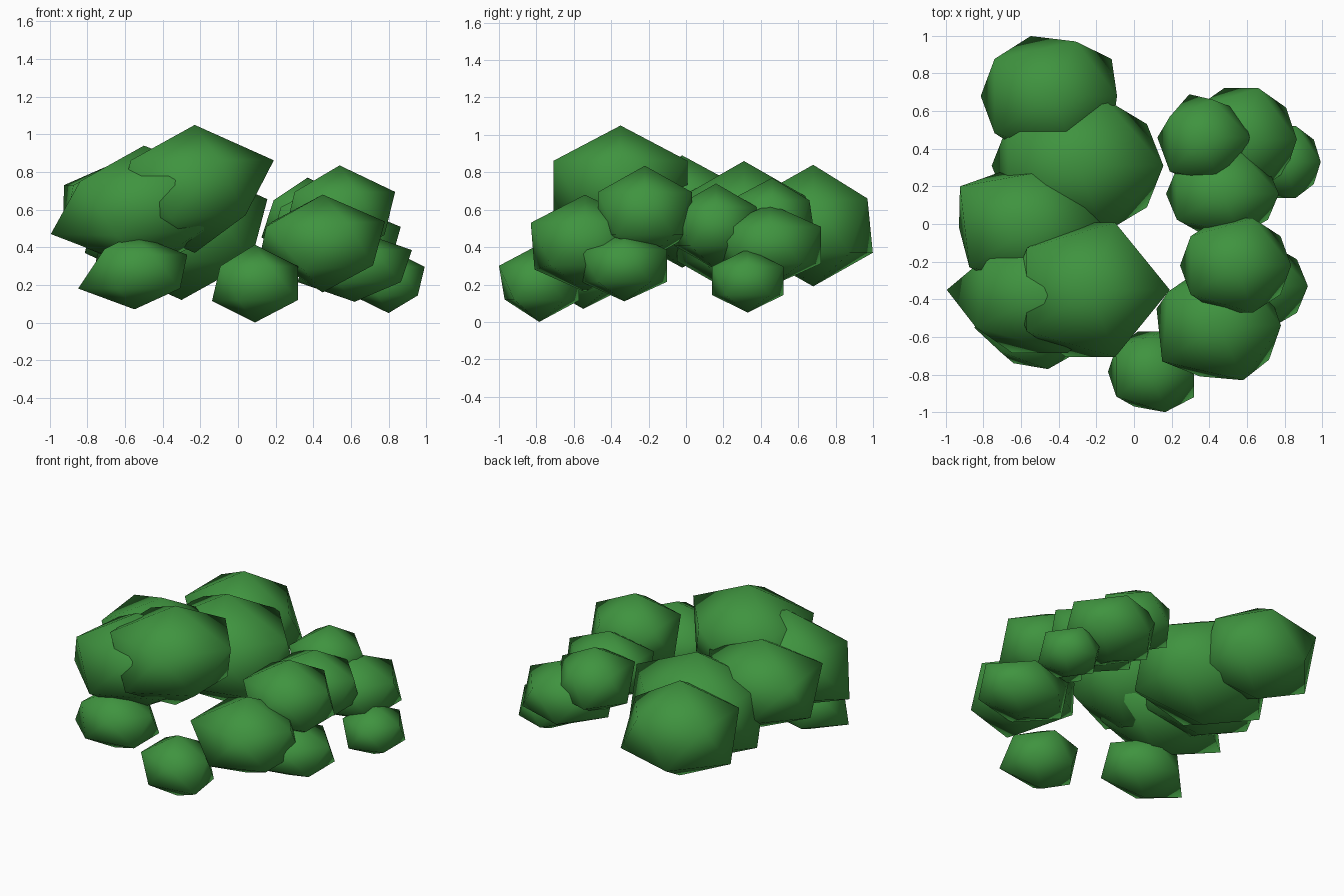
import bpy
from mathutils import Vector

# Single leaf colour
leaf = bpy.data.materials.new("leaf_green")
leaf.diffuse_color = (0.05, 0.295, 0.05, 1)


def clump(name, centre, radii, corners=()):
    """A smooth-shaded, stretched 20-sided leaf clump; the vertex nearest each corner is pulled to it."""
    bpy.ops.mesh.primitive_ico_sphere_add(subdivisions=1, radius=1, location=centre)
    ob = bpy.context.object
    ob.name = name
    verts = ob.data.vertices
    for v in verts:
        v.co = [c * r for c, r in zip(v.co, radii)]
    for corner in corners:
        target = Vector(corner) - Vector(centre)
        min(verts, key=lambda v: (v.co - target).length).co = target
    ob.data.materials.append(leaf)
    bpy.ops.object.shade_smooth()
    return ob


# Large clumps on the left
clump("crown_clump", (-0.23, -0.35, 0.71), (0.47, 0.42, 0.34),
      [(0.04, -0.17, 0.57), (0.04, -0.53, 0.57)])
clump("left_front_clump", (-0.50, -0.38, 0.61), (0.53, 0.36, 0.33),
      [(-0.995, -0.35, 0.47), (-0.19, -0.55, 0.49), (-0.78, -0.17, 0.76), (-0.84, -0.55, 0.75)])
clump("left_middle_clump", (-0.56, -0.02, 0.59), (0.44, 0.36, 0.30),
      [(-0.93, -0.02, 0.45), (-0.925, 0.20, 0.73), (-0.875, -0.23, 0.73)])
clump("centre_back_clump", (-0.30, 0.31, 0.49), (0.51, 0.42, 0.37))
clump("back_clump", (-0.43, 0.68, 0.515), (0.43, 0.375, 0.325),
      [(-0.09, 0.68, 0.64), (-0.31, 0.97, 0.66)])

# Medium clumps on the right
clump("right_upper_clump", (0.54, -0.22, 0.58), (0.33, 0.295, 0.255))
clump("right_front_clump", (0.45, -0.54, 0.42), (0.37, 0.345, 0.26),
      [(0.15, -0.73, 0.51), (0.12, -0.45, 0.37), (0.35, -0.81, 0.28), (0.58, -0.83, 0.53)])
clump("right_back_upper_clump", (0.37, 0.46, 0.55), (0.275, 0.27, 0.22),
      [(0.19, 0.57, 0.65), (0.42, 0.66, 0.65), (0.19, 0.28, 0.65)])
clump("right_middle_clump", (0.47, 0.16, 0.51), (0.335, 0.26, 0.23))
clump("right_back_lower_clump", (0.57, 0.45, 0.41), (0.33, 0.32, 0.22))
clump("right_lower_clump", (0.62, -0.33, 0.30), (0.34, 0.27, 0.19))

# Small clumps near the ground
clump("small_front_clump", (0.09, -0.785, 0.207), (0.255, 0.25, 0.207),
      [(0.32, -0.92, 0.12), (0.0, -0.97, 0.12), (0.165, -1.0, 0.30)])
clump("small_left_clump", (-0.55, -0.55, 0.27), (0.335, 0.26, 0.20),
      [(-0.71, -0.68, 0.39), (-0.70, -0.42, 0.39), (-0.64, -0.74, 0.18), (-0.27, -0.55, 0.36)])
clump("small_right_clump", (0.80, 0.33, 0.22), (0.215, 0.225, 0.17))
